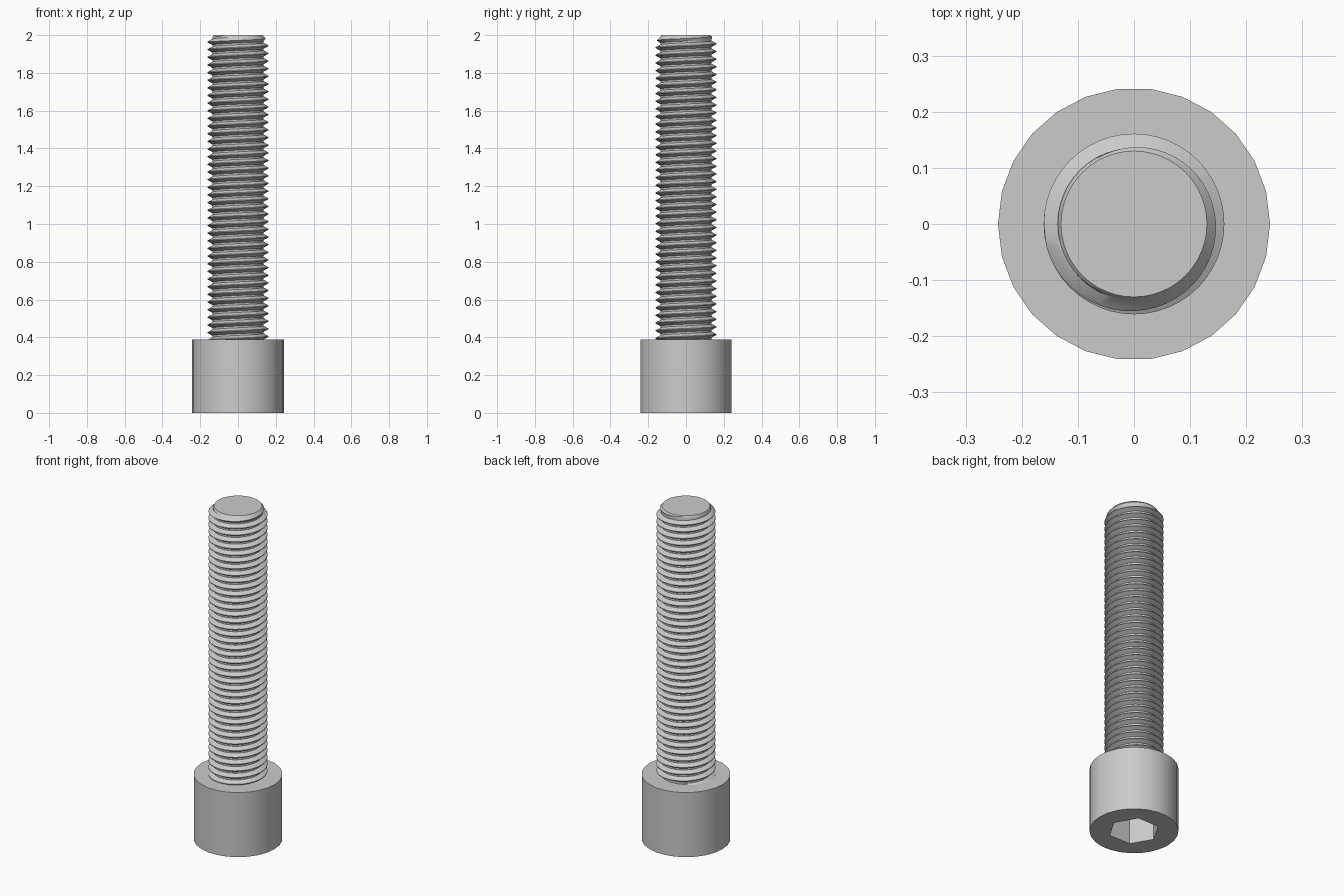
import bpy
import bmesh
from math import cos, sin, pi, radians

HEAD_R, HEAD_H, HEAD_SIDES = 0.2425, 0.388, 26
SOCKET_R, SOCKET_DEPTH = 0.14, 0.19
CREST_R, ROOT_R, TIP_R = 0.161, 0.136, 0.13
TOP, PITCH, SEGS = 2.0, 0.0405, 48

cube = bpy.data.objects.get("Cube")
if cube:
    bpy.data.objects.remove(cube, do_unlink=True)

steel = bpy.data.materials.new("grey_steel")
steel.use_nodes = True
GREY = (0.6, 0.6, 0.6, 1.0)
steel.diffuse_color = GREY
steel.node_tree.nodes["Principled BSDF"].inputs["Base Color"].default_value = GREY


def finish(bm, name):
    """Turn a bmesh into a shaded object in the scene."""
    bmesh.ops.recalc_face_normals(bm, faces=bm.faces[:])
    mesh = bpy.data.meshes.new(name)
    bm.to_mesh(mesh)
    bm.free()
    mesh.materials.append(steel)
    obj = bpy.data.objects.new(name, mesh)
    bpy.context.collection.objects.link(obj)
    bpy.ops.object.select_all(action="DESELECT")
    obj.select_set(True)
    bpy.context.view_layer.objects.active = obj
    bpy.ops.object.shade_smooth_by_angle(angle=radians(30))
    return obj


def ring(bm, radius, z, sides):
    return [bm.verts.new((radius * cos(2 * pi * k / sides),
                          radius * sin(2 * pi * k / sides), z))
            for k in range(sides)]


def wall(bm, low, high):
    n = len(low)
    for k in range(n):
        m = (k + 1) % n
        bm.faces.new((low[k], low[m], high[m], high[k]))


def loop_edges(bm, verts):
    return [bm.edges.get((verts[k - 1], verts[k])) for k in range(len(verts))]


# Cylindrical head with a hexagonal socket in its underside
bm = bmesh.new()
rim = ring(bm, HEAD_R, 0, HEAD_SIDES)
shoulder = ring(bm, HEAD_R, HEAD_H, HEAD_SIDES)
mouth = ring(bm, SOCKET_R, 0, 6)
floor = ring(bm, SOCKET_R, SOCKET_DEPTH, 6)
wall(bm, rim, shoulder)
wall(bm, mouth, floor)
bm.faces.new(shoulder)
bm.faces.new(floor)
bmesh.ops.triangle_fill(bm, use_beauty=True,
                        edges=loop_edges(bm, rim) + loop_edges(bm, mouth))
finish(bm, "socket_head")

# Threaded shank: a helical tooth profile, trimmed by a chamfer at the tip
PROFILE = ((0.0, ROOT_R), (0.22, ROOT_R), (0.56, CREST_R), (0.66, CREST_R))
LOW = HEAD_H - 0.008
START = LOW - 2 * PITCH
TURNS = int((TOP - START) / PITCH) + 3
ROWS = TURNS * len(PROFILE)


def thread_point(row, col):
    turn, step = divmod(row, len(PROFILE))
    offset, radius = PROFILE[step]
    z = START + PITCH * (turn + offset + col / SEGS)
    if z <= LOW:
        z, radius = LOW, ROOT_R
    z = min(z, TOP)
    radius = min(radius, TIP_R + (TOP - z) * 0.9)
    angle = 2 * pi * col / SEGS
    return radius * cos(angle), radius * sin(angle), z


bm = bmesh.new()
grid = [[bm.verts.new(thread_point(r, c)) for c in range(SEGS)]
        for r in range(ROWS)]


def vert(row, col):
    # One full turn lands on the same column, one pitch higher
    if col == SEGS:
        return grid[min(row + len(PROFILE), ROWS - 1)][0]
    return grid[row][col]


for r in range(ROWS - 1):
    for c in range(SEGS):
        corners = (vert(r, c), vert(r, c + 1), vert(r + 1, c + 1), vert(r + 1, c))
        if len(set(corners)) == 4:
            bm.faces.new(corners)
bm.faces.new(grid[-1])
bm.faces.new(grid[0])
bmesh.ops.remove_doubles(bm, verts=bm.verts[:], dist=0.00002)
finish(bm, "threaded_shank")
